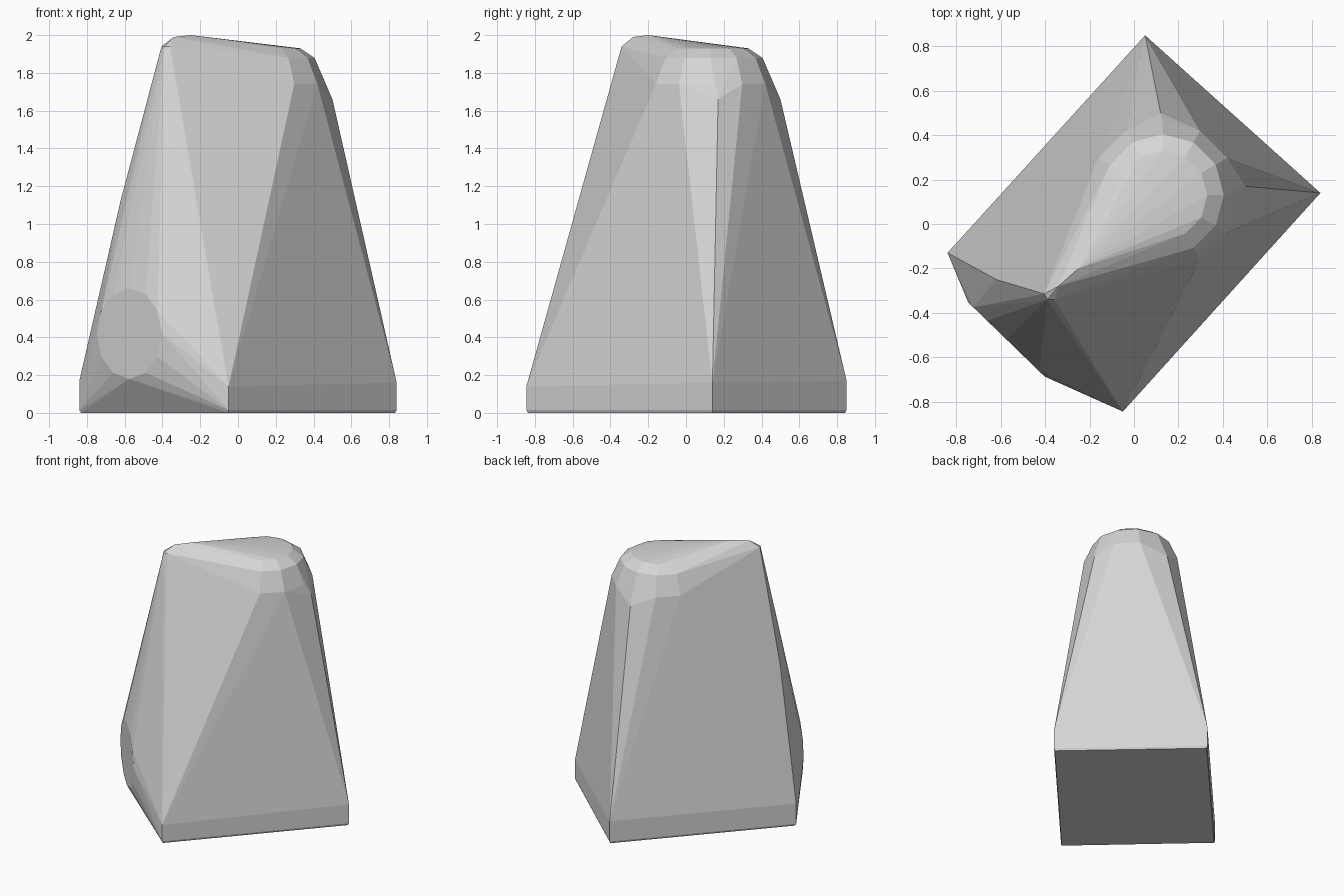
import bpy, bmesh, math
from mathutils import Vector

cube = bpy.data.objects.get("Cube")
if cube:
    bpy.data.objects.remove(cube, do_unlink=True)

# One plain grey material
grey = bpy.data.materials.new("light_grey")
grey.use_nodes = True
colour = (0.67, 0.67, 0.67, 1)
grey.diffuse_color = colour
grey.node_tree.nodes["Principled BSDF"].inputs["Base Color"].default_value = colour


def ring(centre, radius, u, v, sides=12):
    """Points on a circle spanned by the directions u and v."""
    angles = [2 * math.pi * i / sides for i in range(sides)]
    return [Vector(centre) + radius * (math.cos(a) * Vector(u) + math.sin(a) * Vector(v))
            for a in angles]


X, Y, Z = (1, 0, 0), (0, 1, 0), (0, 0, 1)
points = []

# Rectangular foot with short upright sides and a tiny bottom bevel
for x, y, top in [(0.05, 0.85, 0.17), (0.84, 0.14, 0.16), (-0.05, -0.845, 0.14), (-0.84, -0.13, 0.17)]:
    points += [Vector((x * 0.99, y * 0.99, 0)), Vector((x, y, 0.015)), Vector((x, y, top))]

# Upright round pad on the narrow side
points += ring((-0.575, -0.52, 0.42), 0.24, Vector((1, -0.97, 0)).normalized(), Z)

# Rounded shoulder, narrowing in steps to the sloping top
for radius, z in [(0.335, 1.74), (0.275, 1.88), (0.2, 1.93)]:
    points += ring((0.13, 0.13, z), radius, X, Y)
points += [Vector(p) for p in [(0.5, 0.17, 1.66), (0.12, 0.5, 1.66)]]

# Fuller flanks below the shoulder on both long sides
points += [Vector(p) for p in [(0.07, -0.25, 1.72), (-0.25, 0.07, 1.72)]]

# Pointed end of the top, and the slight swell of the ridge below it
points += ring((-0.375, -0.315, 1.94), 0.03, X, Y, 6)
points += [Vector(p) for p in [(-0.34, -0.28, 1.99), (-0.25, -0.2, 2), (-0.62, -0.25, 1.13)]]

# Shrink-wrap everything into one faceted solid
bm = bmesh.new()
for p in points:
    bm.verts.new(p)
hull = bmesh.ops.convex_hull(bm, input=bm.verts)
loose = {g for g in hull["geom_interior"] + hull["geom_unused"] if isinstance(g, bmesh.types.BMVert)}
bmesh.ops.delete(bm, geom=list(loose), context="VERTS")
bmesh.ops.dissolve_limit(bm, angle_limit=math.radians(0.5), verts=bm.verts, edges=bm.edges)
bmesh.ops.recalc_face_normals(bm, faces=bm.faces)

mesh = bpy.data.meshes.new("tapered_block")
bm.to_mesh(mesh)
bm.free()
mesh.materials.append(grey)
block = bpy.data.objects.new("tapered_block", mesh)
bpy.context.collection.objects.link(block)
